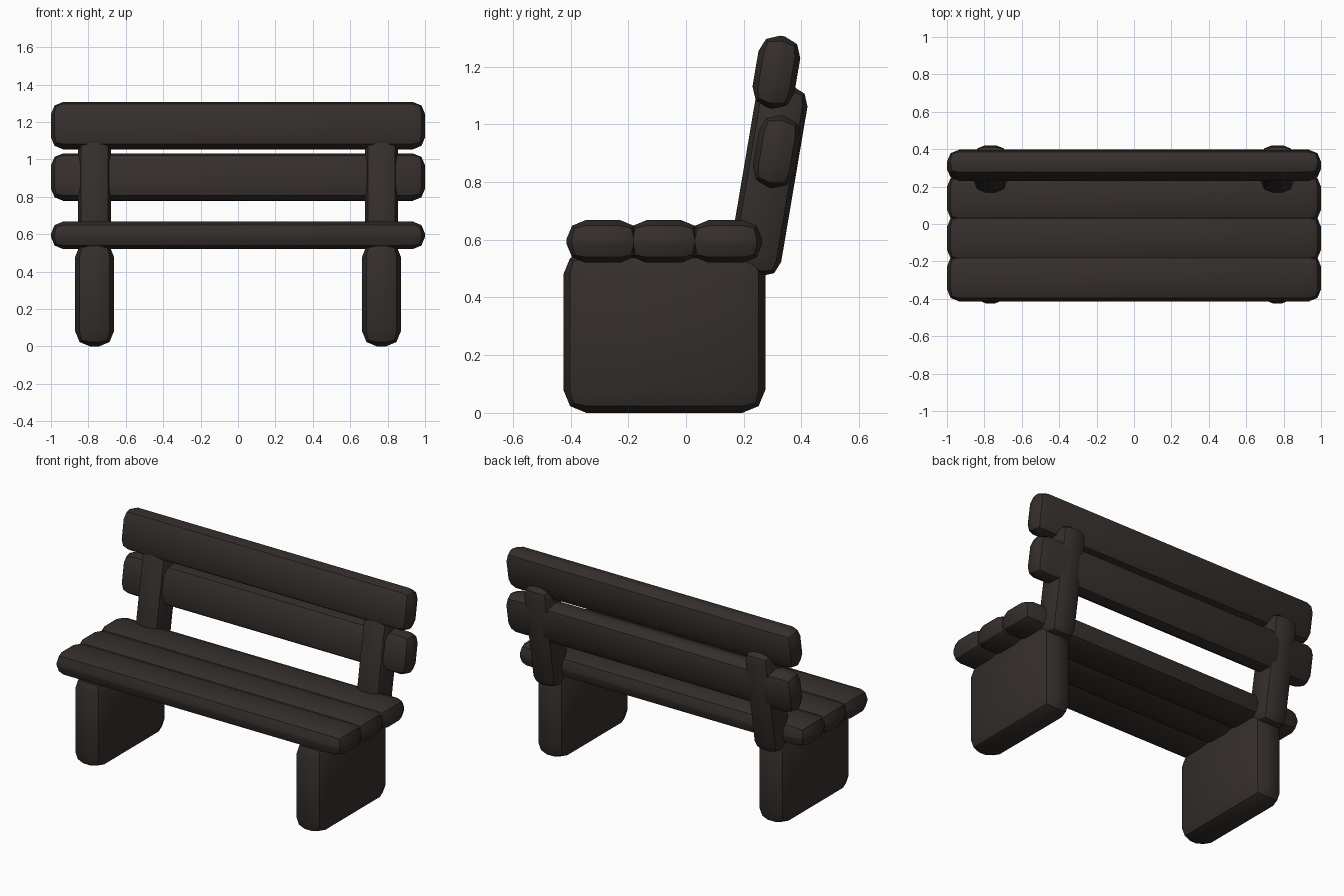
import bpy, bmesh
from math import radians, sin, cos

if "Cube" in bpy.data.objects:
    bpy.data.objects.remove(bpy.data.objects["Cube"])

TILT = radians(9.6)

wood = bpy.data.materials.new("dark_wood")
wood.diffuse_color = (0.035, 0.028, 0.025, 1)
wood.use_nodes = True
wood.node_tree.nodes["Principled BSDF"].inputs["Base Color"].default_value = wood.diffuse_color


def block(name, size, loc, bevel, tilt=0.0):
    """Box with two-segment rounded edges, optionally leaning back."""
    bm = bmesh.new()
    bmesh.ops.create_cube(bm, size=1)
    bmesh.ops.scale(bm, vec=size, verts=bm.verts)
    bmesh.ops.bevel(bm, geom=bm.edges[:], offset=bevel, segments=2,
                    profile=0.5, affect='EDGES', clamp_overlap=True)
    bmesh.ops.recalc_face_normals(bm, faces=bm.faces)
    me = bpy.data.meshes.new(name)
    bm.to_mesh(me)
    bm.free()
    me.materials.append(wood)
    ob = bpy.data.objects.new(name, me)
    bpy.context.collection.objects.link(ob)
    ob.location = loc
    ob.rotation_euler.x = -tilt
    bpy.ops.object.select_all(action='DESELECT')
    ob.select_set(True)
    bpy.context.view_layer.objects.active = ob
    bpy.ops.object.shade_smooth_by_angle(angle=radians(30))
    return ob


def leaning(x, n, u):
    """Point in the leaning backrest frame: n backwards, u up along it."""
    return (x, u * sin(TILT) + n * cos(TILT), u * cos(TILT) - n * sin(TILT))


# Seat slats
for i, y in enumerate((-0.288, -0.0765, 0.138)):
    block(f"seat_slat_{i + 1}", (2, 0.252, 0.147), (0, y, 0.594), 0.065)

# Slab legs and leaning back posts
for side, x in (("left", -0.767), ("right", 0.767)):
    block(f"{side}_leg", (0.207, 0.70, 0.56), (x, -0.075, 0.28), 0.08)
    block(f"{side}_back_post", (0.178, 0.182, 0.666),
          leaning(x, 0.147, 0.844), 0.06, TILT)

# Backrest slats: the lower one is set into the posts, the upper sits in front
block("lower_back_slat", (2, 0.147, 0.254), leaning(0, 0.159, 0.945), 0.065, TILT)
block("upper_back_slat", (2, 0.147, 0.254), leaning(0, 0.112, 1.216), 0.065, TILT)
